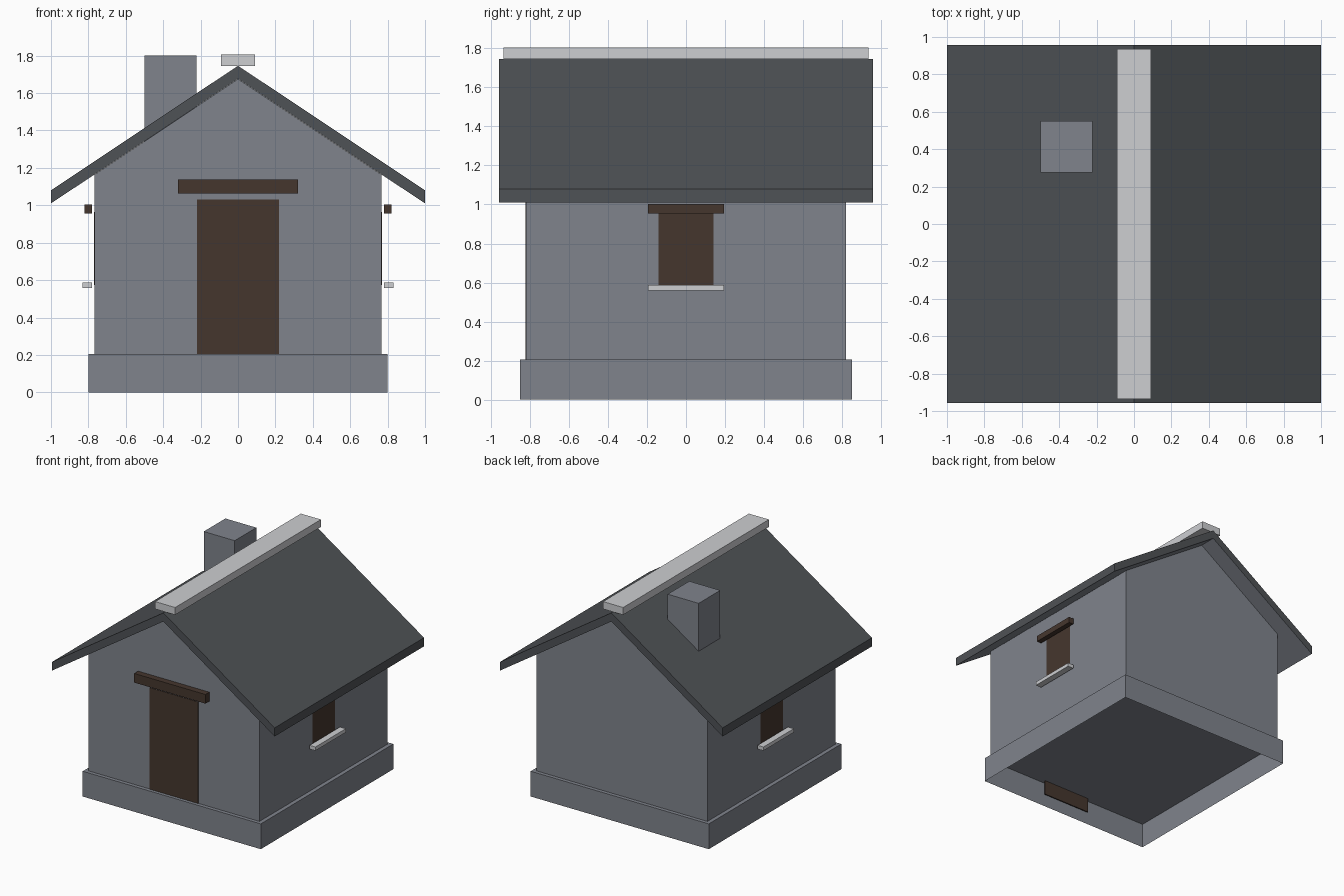
import bpy
import bmesh

cube = bpy.data.objects.get("Cube")
if cube:
    bpy.data.objects.remove(cube, do_unlink=True)


def material(name, rgb):
    mat = bpy.data.materials.new(name)
    mat.use_nodes = True
    color = (*rgb, 1.0)
    mat.diffuse_color = color
    mat.node_tree.nodes["Principled BSDF"].inputs["Base Color"].default_value = color
    return mat


STONE = material("grey_stone", (0.215, 0.23, 0.265))
SLATE = material("dark_slate", (0.078, 0.085, 0.093))
WOOD = material("brown_wood", (0.060, 0.037, 0.027))
TRIM = material("pale_trim", (0.61, 0.62, 0.64))


def add_object(name, bm, *mats):
    mesh = bpy.data.meshes.new(name)
    bm.to_mesh(mesh)
    bm.free()
    for mat in mats:
        mesh.materials.append(mat)
    obj = bpy.data.objects.new(name, mesh)
    bpy.context.collection.objects.link(obj)
    return obj


def box(name, xs, ys, zs, mat, open_bottom=False):
    """Axis-aligned box given by its ranges."""
    bm = bmesh.new()
    bmesh.ops.create_cube(bm, size=1)
    for v in bm.verts:
        v.co = [r[0] if c < 0 else r[1] for c, r in zip(v.co, (xs, ys, zs))]
    bm.normal_update()
    if open_bottom:
        bottom = [f for f in bm.faces if f.normal.z < -0.9]
        bmesh.ops.delete(bm, geom=bottom, context="FACES_ONLY")
    return add_object(name, bm, mat)


def prism(name, profile, half_depth, *mats, soffit=False):
    """Profile in x and z, extruded along y."""
    bm = bmesh.new()
    face = bm.faces.new([bm.verts.new((x, -half_depth, z)) for x, z in profile])
    new = bmesh.ops.extrude_face_region(bm, geom=[face])["geom"]
    verts = [g for g in new if isinstance(g, bmesh.types.BMVert)]
    bmesh.ops.translate(bm, verts=verts, vec=(0, 2 * half_depth, 0))
    bmesh.ops.recalc_face_normals(bm, faces=bm.faces)
    if soffit:
        for f in bm.faces:
            f.material_index = 1 if f.normal.z < -0.1 else 0
    return add_object(name, bm, *mats)


# Hollow plinth and gabled walls
box("plinth", (-0.80, 0.80), (-0.85, 0.85), (0, 0.205), STONE, open_bottom=True)
prism("walls", [(-0.767, 0.205), (0.767, 0.205), (0.767, 1.163),
                (0, 1.675), (-0.767, 1.163)], 0.82, STONE)

# Roof with a stone underside, ridge cap and chimney
prism("roof", [(-1, 1.01), (0, 1.676), (1, 1.01),
               (1, 1.08), (0, 1.746), (-1, 1.08)], 0.958, SLATE, STONE, soffit=True)
box("ridge_cap", (-0.09, 0.09), (-0.935, 0.935), (1.745, 1.805), TRIM)
box("chimney", (-0.5, -0.222), (0.275, 0.552), (1.25, 1.802), STONE)

# Front door and its lintel
box("door", (-0.218, 0.218), (-0.824, -0.815), (0.085, 1.03), WOOD)
box("door_lintel", (-0.32, 0.32), (-0.875, -0.825), (1.063, 1.137), WOOD)

# Side windows with lintels and sills
for side, s in (("left", 1), ("right", -1)):
    def span(a, b):
        return sorted((s * a, s * b))
    box(side + "_window", span(0.762, 0.770), (-0.142, 0.142), (0.575, 0.965), WOOD)
    box(side + "_window_lintel", span(0.78, 0.822), (-0.195, 0.195), (0.955, 1.003), WOOD)
    box(side + "_window_sill", span(0.78, 0.832), (-0.195, 0.195), (0.558, 0.588), TRIM)
